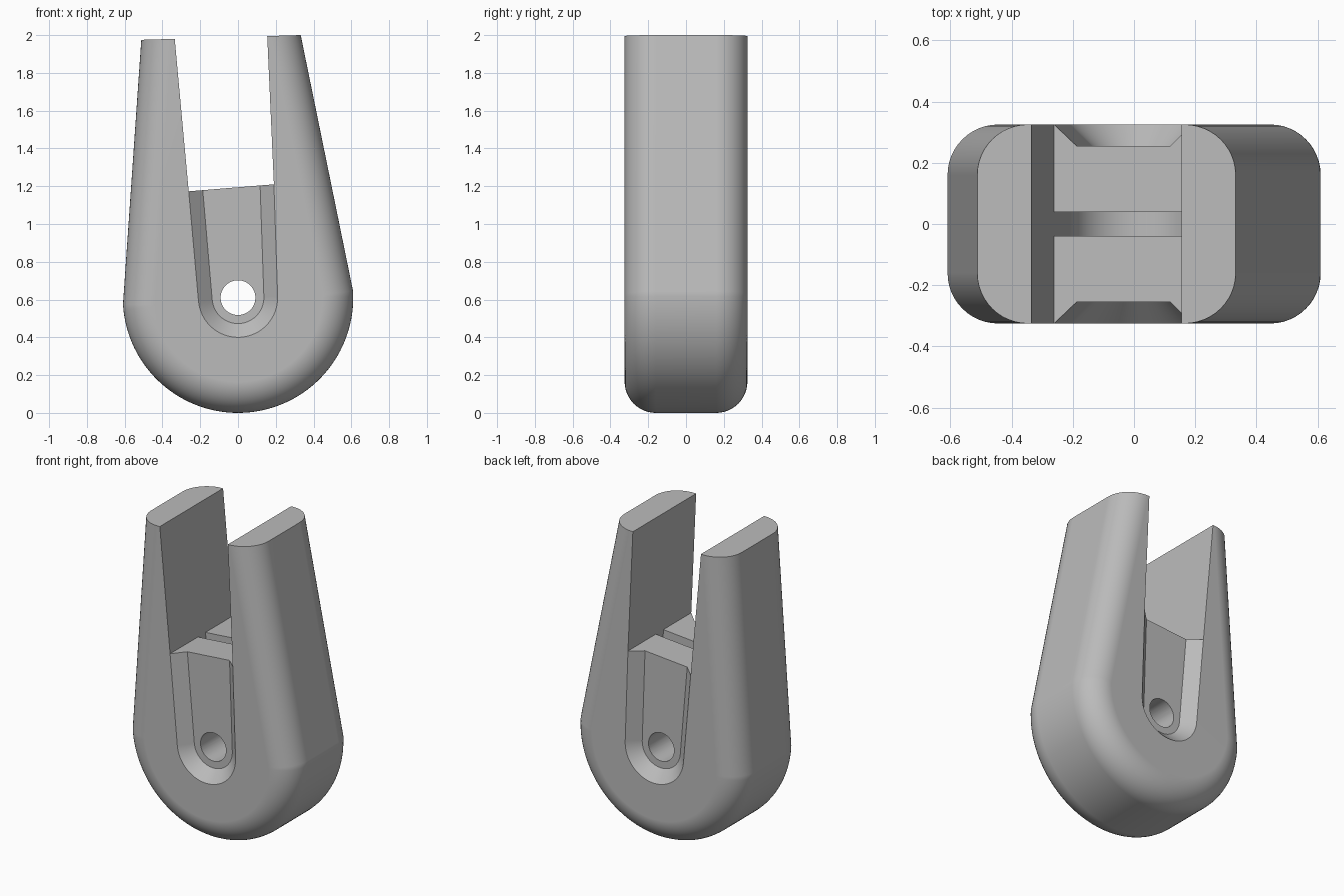
import bpy, bmesh
from math import sin, cos, pi, radians
from mathutils import Vector

if "Cube" in bpy.data.objects:
    bpy.data.objects.remove(bpy.data.objects["Cube"], do_unlink=True)

CENTRE = Vector((0, 0.61))
HALF_DEPTH = 0.325
FILLET = 0.165

grey = bpy.data.materials.new("plain grey")
grey.use_nodes = True
grey.diffuse_color = (0.5, 0.5, 0.5, 1)
grey.node_tree.nodes["Principled BSDF"].inputs["Base Color"].default_value = grey.diffuse_color


def arc(radius, start, end, steps):
    angles = [radians(start + (end - start) * i / steps) for i in range(steps + 1)]
    return [CENTRE + radius * Vector((cos(a), sin(a))) for a in angles]


def loft(name, rings):
    """Closed solid through (y, outline) rings that share a point count."""
    bm = bmesh.new()
    loops = [[bm.verts.new((p.x, y, p.y)) for p in outline] for y, outline in rings]
    n = len(loops[0])
    for a, b in zip(loops, loops[1:]):
        for i in range(n):
            j = (i + 1) % n
            bm.faces.new((a[i], a[j], b[j], b[i]))
    bm.faces.new(loops[0])
    bm.faces.new(loops[-1])
    bmesh.ops.remove_doubles(bm, verts=bm.verts, dist=1e-5)
    bmesh.ops.recalc_face_normals(bm, faces=bm.faces)
    mesh = bpy.data.meshes.new(name)
    bm.to_mesh(mesh)
    bm.free()
    obj = bpy.data.objects.new(name, mesh)
    bpy.context.collection.objects.link(obj)
    mesh.materials.append(grey)
    return obj


# Outer outline: left prong tip, round base, right prong tip
left_tip, right_tip = Vector((-0.512, 1.975)), Vector((0.332, 2.0))
outline = [left_tip] + arc(0.61, 183.3, 363.3, 64) + [right_tip]
cap = (right_tip - left_tip).normalized()


def inset(d):
    """Move the outline inward, sliding the tips along the cap line."""
    normals = []
    for a, b in zip(outline, outline[1:]):
        t = (b - a).normalized()
        normals.append(Vector((-t.y, t.x)))
    moved = [left_tip + cap * d / cap.dot(normals[0])]
    for p, m, n in zip(outline[1:-1], normals, normals[1:]):
        moved.append(p + (m + n) * d / (1 + m.dot(n)))
    moved.append(right_tip + cap * d / cap.dot(normals[-1]))
    return moved


# Body with rounded front and back rims
rim = []
for i in range(13):
    a = pi / 2 * i / 12
    rim.append((HALF_DEPTH - FILLET * (1 - cos(a)), inset(FILLET * (1 - sin(a)))))
body = loft("forked_body", [(-y, o) for y, o in rim] + [(y, o) for y, o in reversed(rim)])

# Slot, bevelled recesses and middle groove as one cutter
STEPS = 32
tops = [Vector((-0.346, 2.1)), Vector((0.15, 2.1))]
floor = [Vector((-0.261, 1.173)), Vector((0.19, 1.21))]
inner_floor = [floor[0].lerp(floor[1], t) for t in (0.165, 0.838)]


def section(lip, bottom):
    return [tops[0], floor[0], lip[0], *bottom, lip[1], floor[1], tops[1]]


wide = section(floor, arc(0.21, 185, 362, STEPS))
narrow = section(inner_floor, arc(0.137, 185, 362, STEPS))
ledge = section(inner_floor, [inner_floor[0].lerp(inner_floor[1], (i + 1) / (STEPS + 2))
                              for i in range(STEPS + 1)])
half = [(0.4, wide), (HALF_DEPTH, wide), (0.254, narrow), (0.254, ledge),
        (0.039, ledge), (0.039, wide)]
slot = loft("slot_cutter", [(-y, o) for y, o in half] + [(y, o) for y, o in reversed(half)])

# Pin hole through the web
hole_outline = arc(0.092, 0, 360, 48)[:-1]
hole = loft("pin_hole_cutter", [(-0.5, hole_outline), (0.5, hole_outline)])

bpy.context.view_layer.objects.active = body
for cutter in (slot, hole):
    cut = body.modifiers.new(cutter.name, "BOOLEAN")
    cut.operation = "DIFFERENCE"
    cut.solver = "EXACT"
    cut.object = cutter
    bpy.ops.object.modifier_apply(modifier=cut.name)
    bpy.data.objects.remove(cutter, do_unlink=True)

# Smooth curves, sharp edges and flat faces
bpy.ops.object.select_all(action="DESELECT")
body.select_set(True)
bpy.ops.object.shade_smooth_by_angle(angle=radians(25))
weighted = body.modifiers.new("even_shading", "WEIGHTED_NORMAL")
weighted.keep_sharp = True
